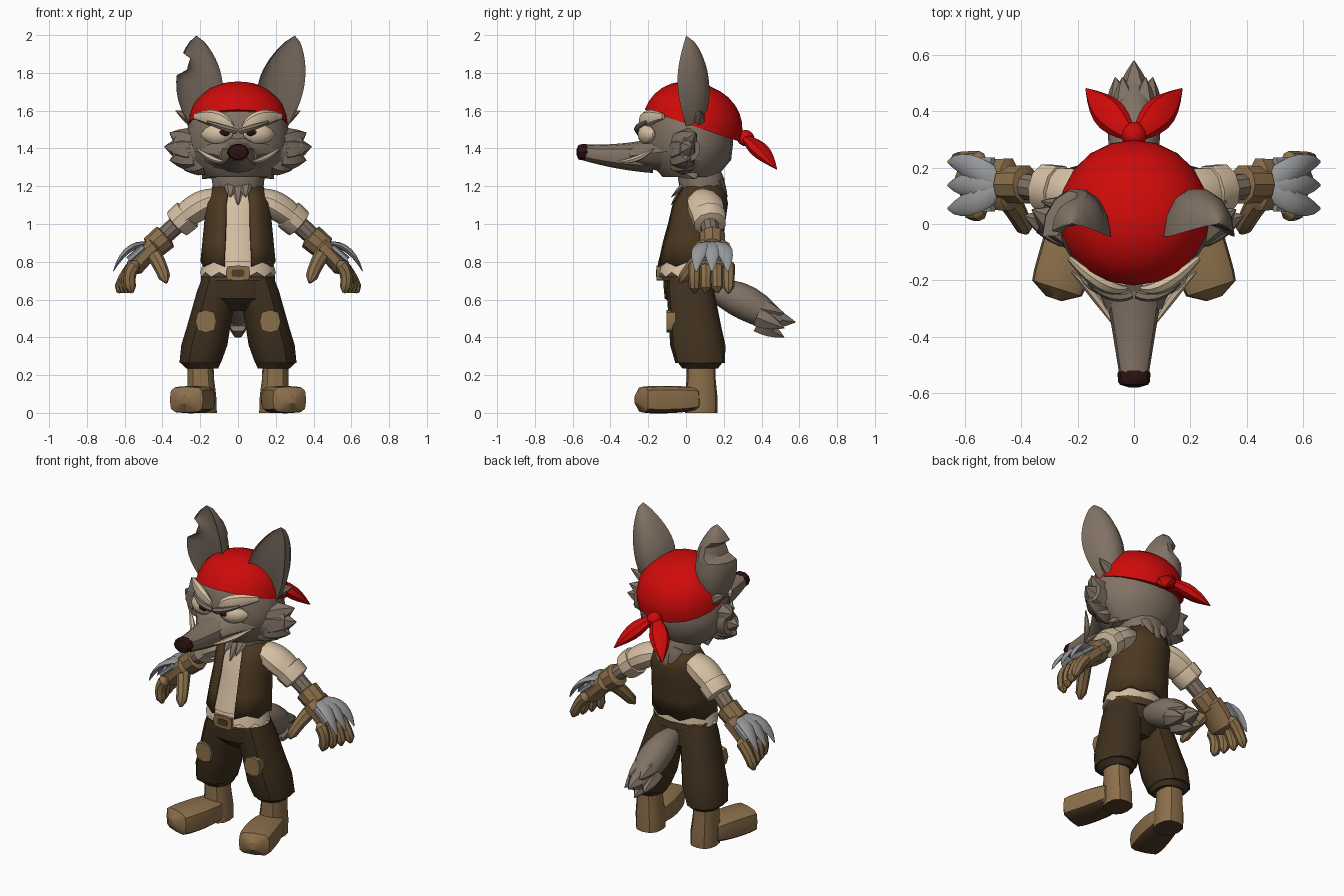
import bpy, bmesh, math
from mathutils import Vector

if "Cube" in bpy.data.objects:
    bpy.data.objects.remove(bpy.data.objects["Cube"])

def material(name, *rgb):
    mat = bpy.data.materials.new(name)
    mat.use_nodes = True
    mat.diffuse_color = (*rgb, 1)
    mat.node_tree.nodes["Principled BSDF"].inputs["Base Color"].default_value = (*rgb, 1)
    return mat

FUR = material("grey brown fur", .22, .168, .128)
EAR = material("inner ear fur", .17, .13, .1)
CREAM = material("cream cloth", .66, .52, .36)
RED = material("red cloth", .62, .003, .003)
VEST = material("vest brown", .07, .039, .015)
PANTS = material("trouser brown", .05, .03, .013)
TAN = material("tan leather", .26, .16, .07)
SOLE = material("dark sole", .08, .045, .02)
STEEL = material("steel", .3, .31, .32)
NOSE = material("nose black", .025, .006, .006)
UP = Vector((0, 0, 1))
BACK = Vector((0, 1, 0))
made = []

def skin(name, mat, rings, caps=True):
    """Join rings of points into one surface."""
    bm = bmesh.new()
    loops = [[bm.verts.new(point) for point in ring] for ring in rings]
    for low, high in zip(loops, loops[1:]):
        for i in range(len(low)):
            bm.faces.new((low[i - 1], low[i], high[i], high[i - 1]))
    if caps:
        bm.faces.new(loops[0])
        bm.faces.new(loops[-1])
    bmesh.ops.recalc_face_normals(bm, faces=bm.faces)
    mesh = bpy.data.meshes.new(name)
    bm.to_mesh(mesh)
    bm.free()
    ob = bpy.data.objects.new(name, mesh)
    bpy.context.collection.objects.link(ob)
    mesh.materials.append(mat)
    made.append(ob)
    return ob

def section(centre, tangent, up, across, along, sides, power):
    """One oval cross-section; a lower power makes it boxier."""
    u = tangent.cross(up).normalized()
    v = u.cross(tangent).normalized()
    ring = []
    for i in range(sides):
        c, s = math.cos(math.tau * i / sides), math.sin(math.tau * i / sides)
        ring.append(centre + u * across * math.copysign(abs(c) ** power, c)
                    + v * along * math.copysign(abs(s) ** power, s))
    return ring

def finish(name, mat, rings, caps, pair):
    if not pair:
        return [skin(name, mat, rings, caps)]
    flipped = [[Vector((-p.x, p.y, p.z)) for p in ring] for ring in rings]
    return [skin("left_" + name, mat, rings, caps), skin("right_" + name, mat, flipped, caps)]

def bend(points, f):
    """Point on the Bezier curve through the control points."""
    points = [Vector(p) for p in points]
    while len(points) > 1:
        points = [a.lerp(b, f) for a, b in zip(points, points[1:])]
    return points[0]

def limb(name, mat, points, start, end, bulge=0, flat=1, ease=1, up=BACK, sides=10,
         steps=7, power=1, blunt=0, pair=False):
    """Tapered tube along a curve; blunt rounds off both ends."""
    rings = []
    for k in range(steps + 1):
        f = k / steps
        r = end + (start - end) * (1 - f) ** ease + bulge * math.sin(math.pi * f)
        if blunt:
            r *= max(.3, (1 - abs(f + f - 1) ** blunt) ** .5)
        tangent = (bend(points, min(f + .01, 1)) - bend(points, max(f - .01, 0))).normalized()
        rings.append(section(bend(points, f), tangent, up, r, r * flat, sides, power))
    return finish(name, mat, rings, True, pair)

def spike(name, mat, base, tip, width, flat=1, up=BACK, pair=False):
    limb(name, mat, (base, tip), width, .002, width / 4, flat, up=up, sides=6, steps=4, pair=pair)

def column(name, mat, bottom, top, widths, depth=1, sides=12, power=1, zig=0, caps=True, pair=False):
    """Upright form with evenly spaced widths; zig makes the lower hem ragged."""
    rings = []
    for k, width in enumerate(widths):
        centre = Vector(bottom).lerp(Vector(top), k / (len(widths) - 1))
        rings.append(section(centre, UP, BACK, width, width * depth, sides, power))
    for point in rings[0][1::2]:
        point.z -= zig
    return finish(name, mat, rings, caps, pair)

def slab(name, mat, centre, wide, thick, tall, power=.35, pair=False):
    rings = [section(Vector(centre) + BACK * side * thick, BACK, UP, wide, tall, 8, power) for side in (-1, 1)]
    finish(name, mat, rings, True, pair)

def paint(obs, mat, rule):
    for ob in obs:
        ob.data.materials.append(mat)
        for face in ob.data.polygons:
            if rule(face.normal):
                face.material_index = 1

# Boots: heel block and splayed toe box with dark soles
feet = column("boot_shaft", TAN, (.19, .08, 0), (.2, .08, .27), (.078, .078, .07, .07), 1.1, power=.8, pair=True)
feet += limb("boot_toe", TAN, ((.2, .08, .075), (.21, -.04, .07), (.285, -.265, .07)), .075, .095, .012,
             flat=.74, up=UP, sides=12, steps=12, power=.5, blunt=14, pair=True)
paint(feet, SOLE, lambda normal: normal.z < -.75)

# Trousers gathered below the knee, with patches and belt
column("trouser_gather", PANTS, (.19, .075, .235), (.2, .075, .27), (.085, .11), 1.1, power=.9, pair=True)
column("trouser_leg", PANTS, (.2, .075, .265), (.09, .01, .74), (.11, .122, .115, .11, .105, .09), 1.2,
       power=.9, pair=True)
column("trouser_hips", PANTS, (0, .03, .54), (0, .01, .74), (.1, .2, .2, .185), .68, sides=16)
slab("knee_patch", TAN, (.17, -.075, .485), .055, .028, .06, power=.7, pair=True)
column("belt", SOLE, (0, .01, .7), (0, .01, .745), (.195, .195), .75, sides=16)
slab("buckle", TAN, (0, -.14, .74), .065, .015, .04)
slab("buckle_centre", SOLE, (0, -.154, .74), .035, .004, .02)

# Shirt and open vest
body = (.19, .18, .17, .165, .12)
low, high = (0, .01, .8), (0, .09, 1.21)
column("shirt", CREAM, low, high, [w * .95 for w in body], .87, sides=16)
column("shirt_hem", CREAM, (0, 0, .745), (0, .01, .85), (.2, .185, .17), .76, sides=24, zig=.025)
vest = column("vest", VEST, low, high, body, .87, sides=16, zig=.025, caps=False)[0]
bm = bmesh.new()
bm.from_mesh(vest.data)
middles = [(face, face.calc_center_median()) for face in bm.faces]
opening = [face for face, c in middles if c.y < 0 and abs(c.x) < .042]
bmesh.ops.delete(bm, geom=opening, context="FACES")
bm.to_mesh(vest.data)
bm.free()
solid = vest.modifiers.new("thickness", "SOLIDIFY")
solid.thickness = .018
solid.offset = 0

# Neck fur with points over chest and back
column("neck", FUR, (0, .09, 1.18), (0, .07, 1.3), (.13, .14, .12), .9, sides=14, zig=.035)
for side in (-1, 0, 1):
    drop = 1.1 + .04 * abs(side)
    spike("chest_tuft", FUR, (side * .04, 0, 1.22), (side * .04, -.08, drop), .035, .5)
    spike("nape_tuft", FUR, (side * .06, .18, 1.24), (side * .04, .22, drop), .045, .4)

# Sleeves and forearms
limb("sleeve", CREAM, ((.12, .09, 1.13), (.2, .1, 1.11), (.31, .12, 1.02)), .06, .062, .014, flat=1.3, pair=True)
limb("sleeve_cuff", CREAM, ((.255, .115, 1.06), (.335, .13, .99)), .086, .08, flat=1.1, blunt=10, pair=True)
limb("forearm", FUR, ((.3, .12, 1.02), (.43, .14, .9)), .05, .045, pair=True)

# Gloves, fingers and steel claws
limb("glove_cuff", TAN, ((.37, .14, .945), (.47, .14, .86)), .072, .066, blunt=14, pair=True)
limb("palm", TAN, ((.42, .14, .9), (.5, .14, .84), (.57, .14, .74)), .055, .048, flat=1.8, power=.85, blunt=10, pair=True)
for i in range(4):
    y, reach = .045 + .06 * i, .56 + .025 * i
    limb("finger", TAN, ((.53, y, .8), (.6, y, .74), (reach, y, .635)), .036, .03, sides=8, blunt=10, pair=True)
limb("thumb", TAN, ((.46, .11, .86), (.41, .04, .79), (.38, -.03, .69)), .044, .03, sides=8, blunt=10, pair=True)
for i in range(3):
    y = .055 + .083 * i
    limb("claw", STEEL, ((.47, .14, .89), (.59, y, .91), (.66, y, .75)), .014, .002, .007,
         flat=2.6, ease=.6, sides=8, pair=True)
limb("knuckle_guard", STEEL, ((.5, .14, .88), (.58, .14, .81)), .018, .018, flat=5.5, power=.6, pair=True)

# Tail with a ragged end
limb("tail", FUR, ((0, .1, .66), (0, .3, .62), (0, .49, .47)), .04, .055, .045, up=UP, sides=12)
spike("tail_tip", FUR, (0, .4, .51), (0, .58, .48), .07, up=UP)
for i in range(5):
    x, z = math.sin(math.tau * i / 5), -math.cos(math.tau * i / 5)
    spike("tail_tuft", FUR, (.045 * x, .38, .52 + .045 * z), (.07 * x, .52, .47 + .07 * z), .055, up=UP)

# Head, snout and nose
column("head", FUR, (0, .02, 1.25), (0, .01, 1.7), (.17, .26, .275, .265, .235, .16), .85, sides=20)
limb("muzzle_base", FUR, ((0, -.1, 1.385), (0, -.3, 1.36)), .23, .1, flat=.55, ease=1.3, up=UP, sides=14)
limb("snout", FUR, ((0, -.18, 1.36), (0, -.35, 1.35), (0, -.53, 1.377)), .11, .053, flat=.82,
     up=UP, sides=12, power=.85)
limb("nose", NOSE, ((0, -.51, 1.38), (0, -.58, 1.38)), .06, .055, flat=.78, up=UP, blunt=5)
limb("mouth_edge", CREAM, ((.07, -.36, 1.33), (.13, -.25, 1.33), (.22, -.17, 1.4)), .004, .004, .012,
     up=UP, sides=6, pair=True)

# Eyes and brows
limb("eye_patch", CREAM, ((.03, -.22, 1.475), (.11, -.23, 1.475), (.19, -.17, 1.475)), .03, .03, .01,
     flat=1.3, up=UP, blunt=3, pair=True)
limb("eye", NOSE, ((.045, -.245, 1.48), (.1, -.245, 1.485)), .018, .018, up=UP, blunt=2, pair=True)
limb("brow", CREAM, ((.03, -.23, 1.51), (.1, -.245, 1.57), (.23, -.12, 1.57)), .01, .01, .018, flat=1.6,
     up=UP, sides=8, pair=True)
limb("eyelid", FUR, ((.01, -.25, 1.49), (.08, -.28, 1.51), (.16, -.21, 1.54)), .016, .008, .004, up=UP, sides=6, pair=True)

# Broad cheeks ending in a few large tufts
limb("cheek", FUR, ((.1, -.05, 1.385), (.33, .02, 1.4)), .13, .07, flat=.8, pair=True)
for i in range(4):
    c, s = math.cos(-1.1 + .55 * i), math.sin(-1.1 + .55 * i)
    tip = (.2 + .19 * c, .03 + .04 * s, 1.41 + .14 * s)
    spike("cheek_tuft", FUR, (.16 + .08 * c, -.02, 1.39 + .06 * s), tip, .08, .9, pair=True)
spike("jaw_tuft", FUR, (.1, 0, 1.33), (.19, .05, 1.24), .07, 1.5, pair=True)
spike("temple_tuft", FUR, (.2, .06, 1.53), (.33, .08, 1.6), .04, pair=True)

# Ears are slightly hollow in front; the torn one has a bite in its outer edge
def ear(name, side, root, lean, bite):
    rings = []
    for k in range(17):
        f = k / 16
        half = .003 + .12 * abs(math.sin(math.pi * (.1 + .9 * f))) ** .7
        inner = root + lean * f * f - half
        outer = inner + half + half
        if .6 < f < .8:
            outer -= bite
        ring = []
        for i in range(14):
            c, s = math.cos(math.tau * i / 14), math.sin(math.tau * i / 14)
            x = (inner + outer) / 2 + (outer - inner) / 2 * c
            y = 1.4 * half * max(s, -.25 * s) - .045 * math.sin(math.pi * f)
            ring.append((side * x, y, 1.52 + .475 * f))
        rings.append(ring)
    paint([skin(name, FUR, rings)], EAR, lambda normal: normal.y < -.25)

ear("left_ear", 1, .21, .09, 0)
ear("right_ear", -1, .2, .02, .05)

# Bandana: tilted dome, knot and two loose ends
lift = Vector((0, .32, .947))
dome = []
for k in range(8):
    a = 1.52 * k / 7
    r = .267 * math.cos(a) ** .9
    dome.append(section(Vector((0, .035, 1.52)) + lift * .228 * math.sin(a), lift, BACK, r, r, 20, 1))
skin("bandana", RED, dome)
limb("bandana_knot", RED, ((0, .27, 1.46), (0, .36, 1.45)), .045, .045, up=UP, blunt=2)
limb("bandana_end", RED, ((.01, .31, 1.46), (.09, .39, 1.4), (.17, .48, 1.29)), .02, .003, .047,
     flat=.7, up=UP, sides=8, pair=True)

# Smooth shading with sharp edges kept
bpy.ops.object.select_all(action="DESELECT")
for ob in made:
    ob.select_set(True)
bpy.context.view_layer.objects.active = made[0]
bpy.ops.object.shade_smooth_by_angle(angle=math.radians(35))
